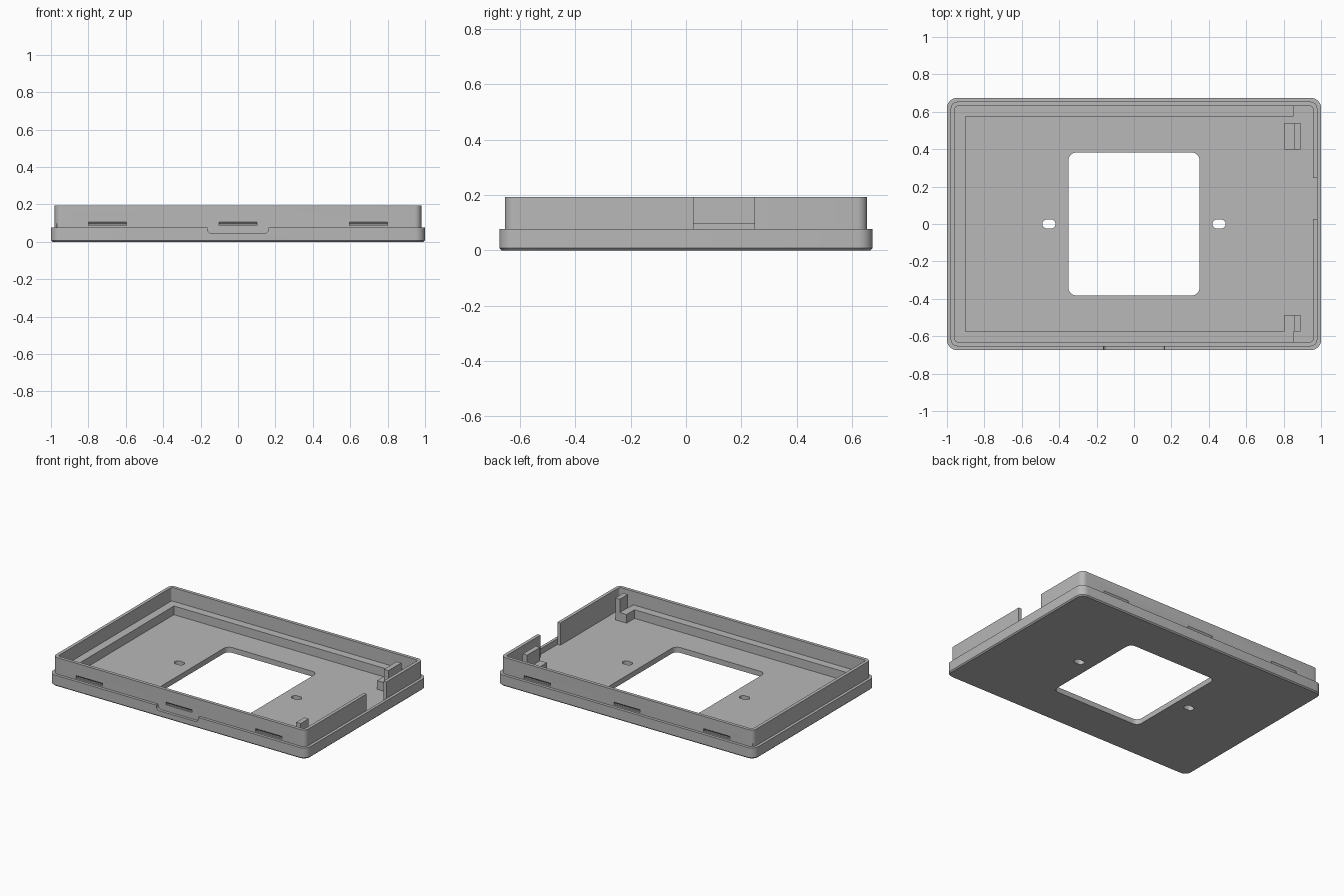
import bpy
import bmesh
from math import cos, sin, pi, radians

cube = bpy.data.objects.get("Cube")
if cube:
    bpy.data.objects.remove(cube, do_unlink=True)

HX, HY = 1.0, 0.674                       # half sizes of the base
FLOOR, LEDGE_Z, LIP_Z, TOP = 0.037, 0.098, 0.077, 0.193
WALL_OUT, WALL_IN = 0.02, 0.043           # insets of the upper wall faces

grey = bpy.data.materials.new("plain grey")
grey.use_nodes = True
colour = (0.48, 0.48, 0.48, 1)
grey.diffuse_color = colour
grey.node_tree.nodes["Principled BSDF"].inputs["Base Color"].default_value = colour


def loft(name, loops):
    """Closed solid through loops of equal point count, capped at both ends."""
    bm = bmesh.new()
    rings = [[bm.verts.new(p) for p in loop] for loop in loops]
    n = len(rings[0])
    for a, b in zip(rings, rings[1:]):
        for i in range(n):
            j = (i + 1) % n
            bm.faces.new((a[i], a[j], b[j], b[i]))
    bm.faces.new(rings[0])
    bm.faces.new(rings[-1])
    bmesh.ops.recalc_face_normals(bm, faces=bm.faces)
    mesh = bpy.data.meshes.new(name)
    bm.to_mesh(mesh)
    bm.free()
    mesh.materials.append(grey)
    obj = bpy.data.objects.new(name, mesh)
    bpy.context.collection.objects.link(obj)
    return obj


def rounded(hx, hy, r, z, cx=0, steps=6):
    """Rounded rectangle loop at height z."""
    pts = []
    for k, (sx, sy) in enumerate(((1, 1), (-1, 1), (-1, -1), (1, -1))):
        for i in range(steps + 1):
            a = (k + i / steps) * pi / 2
            pts.append((cx + sx * (hx - r) + r * cos(a), sy * (hy - r) + r * sin(a), z))
    return pts


def prism_z(name, outline, z0, z1):
    return loft(name, [[(x, y, z) for x, y in outline] for z in (z0, z1)])


def box(name, x0, x1, y0, y1, z0, z1):
    return prism_z(name, [(x0, y0), (x1, y0), (x1, y1), (x0, y1)], z0, z1)


def cut(target, cutter):
    cutter.hide_render = True
    mod = target.modifiers.new("cut", 'BOOLEAN')
    mod.operation = 'DIFFERENCE'
    mod.solver = 'EXACT'
    mod.object = cutter
    bpy.context.view_layer.objects.active = target
    bpy.ops.object.modifier_apply(modifier=mod.name)
    bpy.data.objects.remove(cutter, do_unlink=True)


# Tray body: chamfered base, lip, stepped-in wall and recessed floor
profile = [(0.008, 0, 0.045), (0, 0.008, 0.053), (0, LIP_Z, 0.053),
           (WALL_OUT, LIP_Z, 0.036), (WALL_OUT, TOP, 0.036),
           (WALL_IN, TOP, 0.016), (WALL_IN, FLOOR, 0.016)]
tray = loft("tray_body", [rounded(HX - d, HY - d, r, z) for d, z, r in profile])

# Floor window and two oval screw holes
cut(tray, loft("window_cutter", [rounded(0.35, 0.382, 0.04, z) for z in (-0.1, 0.1)]))
for side in (-1, 1):
    cut(tray, loft("hole_cutter",
                   [rounded(0.035, 0.024, 0.0235, z, side * 0.455) for z in (-0.1, 0.1)]))

# Opening in the right-hand wall, behind the lip
cut(tray, box("opening_cutter", HX - 0.06, HX - WALL_OUT, 0.027, 0.247, FLOOR, 0.3))

# Pry recess in the front lip
half = [(0.165, 0.085), (0.16, 0.056), (0.152, 0.047), (0.138, 0.043)]
outline = half + [(-x, z) for x, z in reversed(half)]
cut(tray, loft("recess_cutter",
               [[(x, y, z) for x, z in outline] for y in (-HY - 0.1, -HY + WALL_OUT)]))

# Wedge-shaped snap grooves on the front and back walls
face = HY - WALL_OUT
wedge = [(face + 0.02, 0.087), (face - 0.015, 0.087), (face - 0.015, 0.09),
         (face, 0.107), (face + 0.02, 0.107)]
for side in (-1, 1):
    for cx in (-0.697, 0, 0.697):
        cut(tray, loft("groove_cutter",
                       [[(x, side * y, z) for y, z in wedge] for x in (cx - 0.102, cx + 0.102)]))

# U-shaped support ledge, open on the right
IX, IY = HX - 0.03, HY - 0.03
LX, LY, END = 0.9, 0.575, 0.852
prism_z("support_ledge",
        [(END, -IY), (END, -LY), (-LX, -LY), (-LX, LY), (END, LY), (END, IY),
         (-IX, IY), (-IX, -IY)], FLOOR - 0.01, LEDGE_Z)

# Stepped corner posts: low foot and tall stop
steps = [(0.802, FLOOR - 0.01), (0.89, FLOOR - 0.01), (0.89, TOP - 0.002),
         (0.855, TOP - 0.002), (0.855, LEDGE_Z), (0.802, LEDGE_Z)]
for name, y0, y1 in (("front_post", -LY, -0.487), ("back_post", 0.397, 0.54)):
    loft(name, [[(x, y, z) for x, z in steps] for y in (y0, y1)])

# Smooth the rounded corners, keep edges sharp
bpy.ops.object.select_all(action='DESELECT')
tray.select_set(True)
bpy.context.view_layer.objects.active = tray
bpy.ops.object.shade_smooth_by_angle(angle=radians(30))
